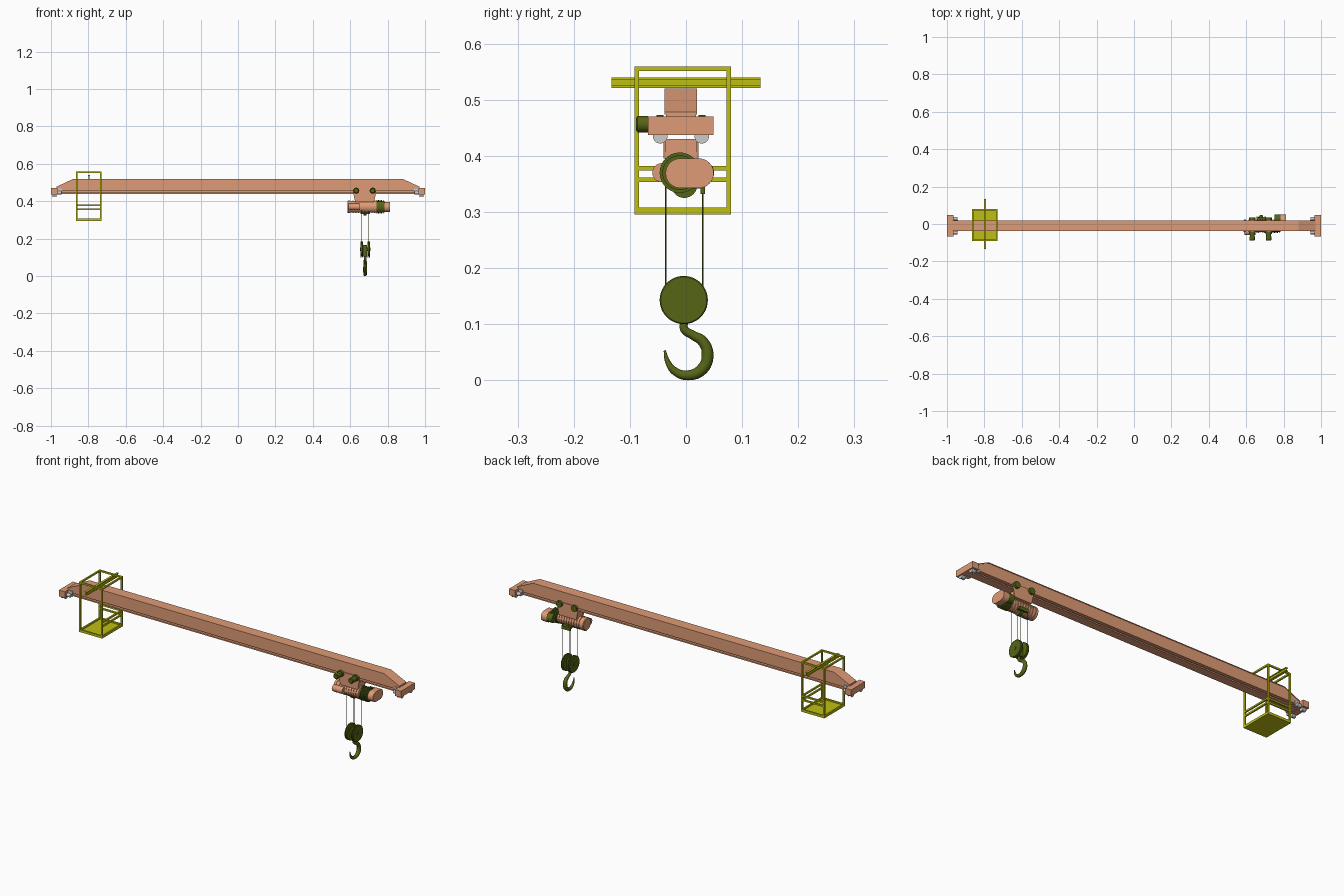
import bpy, bmesh, math
from mathutils import Vector

if "Cube" in bpy.data.objects:
    bpy.data.objects.remove(bpy.data.objects["Cube"])


def material(name, rgb):
    m = bpy.data.materials.new(name)
    m.diffuse_color = (*rgb, 1)
    m.use_nodes = True
    m.node_tree.nodes["Principled BSDF"].inputs["Base Color"].default_value = m.diffuse_color
    return m


SALMON = material("salmon_paint", (0.74, 0.33, 0.18))
GREEN = material("olive_paint", (0.09, 0.13, 0.008))
YELLOW = material("yellow_paint", (0.52, 0.52, 0.006))
YC = -0.009  # girder centre line in y


def finish(name, bm, mat=None, smooth=False):
    bmesh.ops.recalc_face_normals(bm, faces=bm.faces)
    me = bpy.data.meshes.new(name)
    bm.to_mesh(me)
    bm.free()
    ob = bpy.data.objects.new(name, me)
    bpy.context.collection.objects.link(ob)
    if mat:
        me.materials.append(mat)
    if smooth:
        bpy.ops.object.select_all(action='DESELECT')
        bpy.context.view_layer.objects.active = ob
        ob.select_set(True)
        bpy.ops.object.shade_smooth_by_angle(angle=math.radians(35))
    return ob


def loft(name, rings, mat=None, smooth=False):
    bm = bmesh.new()
    vs = [[bm.verts.new(p) for p in r] for r in rings]
    n = len(rings[0])
    for a, b in zip(vs, vs[1:]):
        for i in range(n):
            j = (i + 1) % n
            bm.faces.new((a[i], a[j], b[j], b[i]))
    bm.faces.new(vs[0])
    bm.faces.new(vs[-1])
    return finish(name, bm, mat, smooth)


def box(name, x0, x1, y0, y1, z0, z1, mat=None):
    return loft(name, [[(x, y0, z0), (x, y1, z0), (x, y1, z1), (x, y0, z1)] for x in (x0, x1)], mat)


def lathe(name, origin, axis, profile, mat=None, n=32):
    """Solid of revolution: profile is (distance along axis, radius)."""
    o = Vector(origin)
    rings = []
    for d, r in profile:
        ring = []
        for i in range(n):
            c, s = r * math.cos(2 * math.pi * i / n), r * math.sin(2 * math.pi * i / n)
            ring.append(o + Vector({'x': (d, c, s), 'y': (c, d, s), 'z': (c, s, d)}[axis]))
        rings.append(ring)
    return loft(name, rings, mat, True)


def cyl(name, origin, axis, r, length, mat=None, n=32):
    return lathe(name, origin, axis, [(0, r), (length, r)], mat, n)


# Main girder: box upper part with a running flange below, tapered ends
def section(x, top):
    half = [(0.0, top), (0.029, top), (0.029, top - 0.004), (0.0265, top - 0.004),
            (0.0265, 0.456), (0.007, 0.456), (0.007, 0.446), (0.022, 0.446), (0.022, 0.439)]
    return [(x, YC + y, z) for y, z in half] + [(x, YC - y, z) for y, z in reversed(half[1:])]


loft("girder", [section(-0.97, 0.478), section(-0.88, 0.52), section(0.88, 0.52), section(0.97, 0.478)], SALMON)

# End carriages with wheels and mounting brackets
for s, side in ((-1, "left"), (1, "right")):
    xs = sorted((s * 0.965, s * 1.0))
    box(f"{side}_end_carriage", *xs, YC - 0.059, YC + 0.058, 0.437, 0.47, SALMON)
    for k, tag in ((-1, "front"), (1, "back")):
        y = YC + k * 0.037
        lathe(f"{side}_{tag}_wheel", (s * 0.982, y, 0.435), 'x',
              [(-0.011, 0.013), (-0.008, 0.013), (-0.008, 0.010), (0.008, 0.010), (0.008, 0.013), (0.011, 0.013)])
        cyl(f"{side}_{tag}_drive", (s * 0.965, y, 0.446), 'x', 0.009, -s * 0.02, None, 20)
        ys = sorted((YC + k * 0.027, YC + k * 0.031))
        box(f"{side}_{tag}_bracket", *sorted((s * 0.94, s * 0.968)), *ys, 0.439, 0.468)

# Trolley: side plates, cross plate, wheels and motors
TX = 0.677
for k, tag in ((-1, "front"), (1, "back")):
    pts = [(-0.06, 0.438), (-0.05, 0.395), (0.05, 0.395), (0.06, 0.438), (0.06, 0.465), (-0.06, 0.465)]
    loft(f"trolley_{tag}_plate", [[(TX + x, YC + k * d, z) for x, z in pts] for d in (0.0275, 0.0315)], SALMON)
    for x in (0.632, 0.72):
        cyl(f"trolley_{tag}_wheel", (x, YC + k * 0.012, 0.4545), 'y', 0.0085, k * 0.02, GREEN, 24)
        cyl(f"trolley_{tag}_hub", (x, YC + k * 0.0315, 0.4565), 'y', 0.0165, k * 0.012, GREEN, 24)
for x in (0.632, 0.72):
    lathe("trolley_motor", (x, -0.05, 0.4565), 'y',
          [(0, 0.013), (-0.016, 0.013), (-0.018, 0.0145), (-0.036, 0.0145), (-0.039, 0.011)], GREEN, 24)
box("trolley_cross_plate", TX - 0.05, TX + 0.05, YC - 0.0275, YC + 0.0275, 0.395, 0.43, SALMON)

# Hoist: rope drum with ribs, ribbed motor, stadium gearbox cover, side cylinder
DY, DZ = -0.011, 0.37
cyl("hoist_drum", (0.598, DY, DZ), 'x', 0.031, 0.145, SALMON)
lathe("hoist_end_cap", (0.585, DY, DZ), 'x', [(0, 0.030), (0.003, 0.034), (0.015, 0.034)], SALMON)
for i in range(9):
    cyl("drum_rib", (0.612 + i * 0.0145, DY, DZ), 'x', 0.034, 0.006, SALMON)
ribs = []
for i in range(5):
    x = i * 0.0085
    ribs += [(x, 0.036), (x + 0.005, 0.036), (x + 0.005, 0.031), (x + 0.0085, 0.031)]
lathe("hoist_motor", (0.74, DY, DZ), 'x', ribs, GREEN)
stadium = []
for cy, a0 in ((0.023, -90), (-0.010, 90)):
    for i in range(13):
        a = math.radians(a0 + i * 15)
        stadium.append((cy + 0.0265 * math.cos(a), DZ - 0.001 + 0.0265 * math.sin(a)))
loft("gearbox_cover", [[(x, y, z) for y, z in stadium] for x in (0.782, 0.814)], SALMON, True)
cyl("lift_motor", (0.75, 0.028, DZ), 'x', 0.022, 0.032, GREEN)
cyl("side_cylinder", (0.59, -0.043, DZ), 'x', 0.017, 0.06, SALMON)

# Fixed sheave under the drum and rope anchor
cyl("upper_sheave", (0.672, -0.003, 0.348), 'x', 0.023, 0.016, GREEN)
box("rope_anchor", 0.655, 0.705, 0.026, 0.034, 0.332, 0.348, GREEN)
box("anchor_arm", 0.655, 0.705, -0.003, 0.034, 0.342, 0.35, GREEN)

# Ropes and hook block
for x in (0.661, 0.699):
    for y in (-0.036, 0.030):
        cyl("rope", (x, y, 0.145), 'z', 0.0013, 0.21, GREEN, 8)
    lathe("hook_block_sheave", (x, -0.004, 0.143), 'x',
          [(-0.007, 0.041), (-0.005, 0.043), (-0.002, 0.043), (-0.001, 0.036),
           (0.001, 0.036), (0.002, 0.043), (0.005, 0.043), (0.007, 0.041)], GREEN, 40)
cyl("hook_block_axle", (0.652, -0.004, 0.143), 'x', 0.009, 0.056, GREEN, 24)
box("hook_block_body", 0.669, 0.691, -0.02, 0.012, 0.105, 0.165, GREEN)
cyl("hook_shank", (0.68, -0.004, 0.09), 'z', 0.007, 0.02, GREEN, 24)

# Hook: tapered curve in the y-z plane (y, z, radius)
path = [(-0.004, 0.102, 0.007), (-0.003, 0.091, 0.0075), (0.012, 0.0805, 0.008), (0.030, 0.069, 0.0095),
        (0.0385, 0.045, 0.0105), (0.029, 0.020, 0.0105), (0.003, 0.0088, 0.0088),
        (-0.021, 0.017, 0.007), (-0.033, 0.034, 0.0045), (-0.038, 0.053, 0.002)]
cu = bpy.data.curves.new("hook", 'CURVE')
cu.dimensions = '3D'
cu.bevel_depth = 0.01
cu.bevel_resolution = 4
cu.resolution_u = 6
cu.use_fill_caps = True
sp = cu.splines.new('BEZIER')
sp.bezier_points.add(len(path) - 1)
for p, (y, z, r) in zip(sp.bezier_points, path):
    p.co = (0.68, y, z)
    p.radius = r / 0.01
    p.handle_left_type = p.handle_right_type = 'AUTO'
hook = bpy.data.objects.new("hook", cu)
bpy.context.collection.objects.link(hook)
cu.materials.append(GREEN)
bpy.ops.object.select_all(action='DESELECT')
bpy.context.view_layer.objects.active = hook
hook.select_set(True)
bpy.ops.object.convert(target='MESH')
bpy.ops.object.shade_smooth_by_angle(angle=math.radians(40))

# Operator cage: floor, posts, top frame, guard rails
X0, X1, Y0, Y1, Z0, Z1, T = -0.865, -0.729, -0.092, 0.080, 0.295, 0.559, 0.008
box("cage_floor", X0, X1, Y0, Y1, Z0, Z0 + 0.006, YELLOW)
for x in (X0, X1 - T):
    for y in (Y0, Y1 - T):
        box("cage_post", x, x + T, y, y + T, Z0, Z1, YELLOW)
    for z in (Z0 + 0.005, Z1 - T):
        box("cage_side_beam", x, x + T, Y0 + T, Y1 - T, z, z + T, YELLOW)
for y in (Y0, Y1 - T):
    for z in (Z0 + 0.005, Z1 - T):
        box("cage_cross_beam", X0 + T, X1 - T, y, y + T, z, z + T, YELLOW)
for z in (0.353, 0.374):
    box("cage_back_rail", X0 + T, X1 - T, Y1 - T, Y1, z, z + T, YELLOW)
    box("cage_side_rail", X1 - T, X1, Y0 + T, Y1 - T, z, z + T, YELLOW)

# Hanger beam across the girder, I-section
BX = -0.797
for tag, w, z0, z1 in (("bottom_flange", 0.006, 0.521, 0.525), ("web", 0.002, 0.525, 0.536), ("top_flange", 0.006, 0.536, 0.54)):
    box("hanger_" + tag, BX - w, BX + w, -0.133, 0.133, z0, z1, YELLOW)
